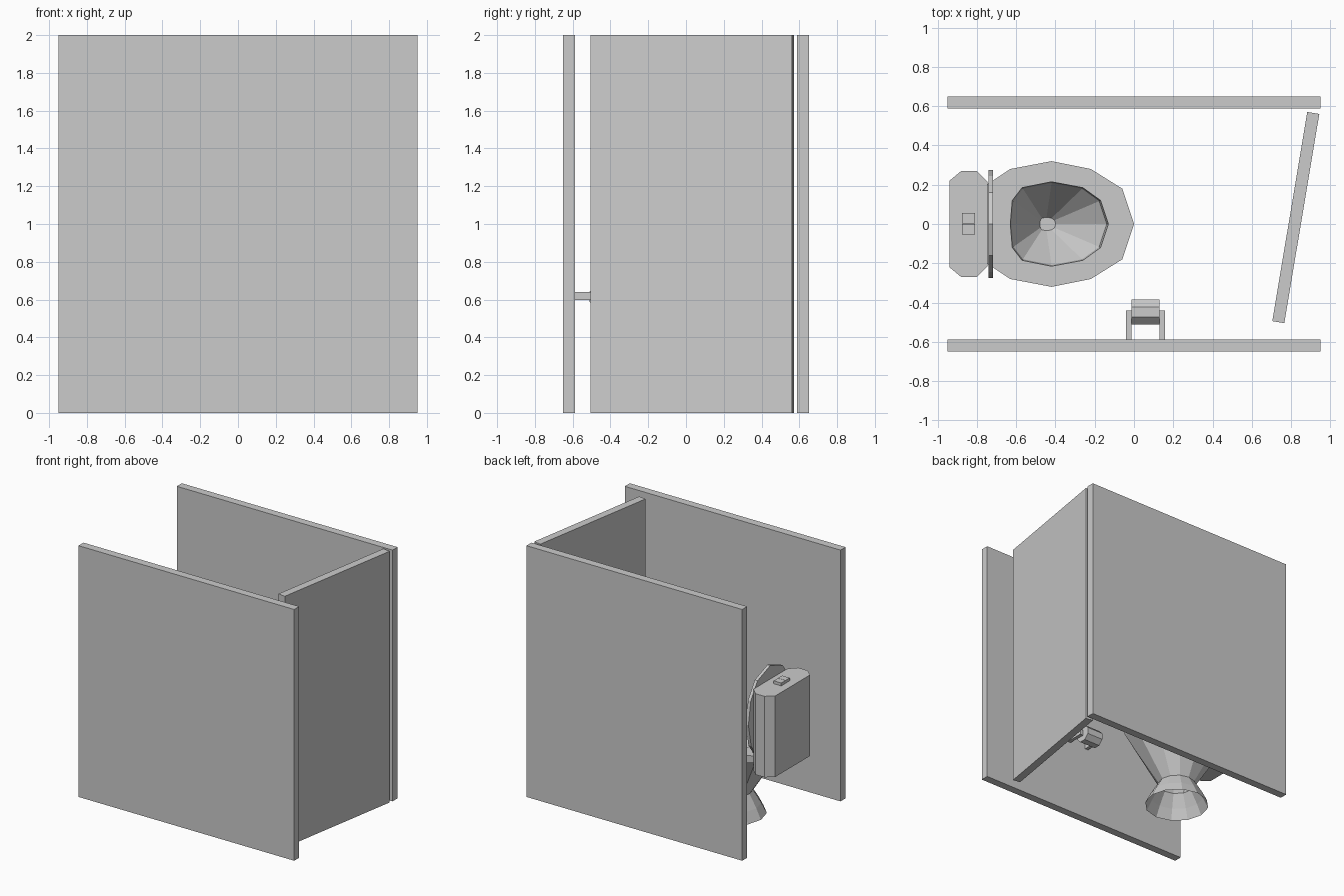
import bpy, bmesh, math
from mathutils import Matrix

if "Cube" in bpy.data.objects:
    bpy.data.objects.remove(bpy.data.objects["Cube"])


def finish(name, bm):
    bmesh.ops.recalc_face_normals(bm, faces=bm.faces)
    me = bpy.data.meshes.new(name)
    bm.to_mesh(me)
    bm.free()
    ob = bpy.data.objects.new(name, me)
    bpy.context.collection.objects.link(ob)
    return ob


def box(name, lo, hi, rot=(0, 0, 0)):
    bm = bmesh.new()
    bmesh.ops.create_cube(bm, size=1)
    ob = finish(name, bm)
    size = [b - a for a, b in zip(lo, hi)]
    ob.data.transform(Matrix.Diagonal((*size, 1)))
    ob.location = [(a + b) / 2 for a, b in zip(lo, hi)]
    ob.rotation_euler = rot
    return ob


def loft(name, rings, cap_start=True, cap_end=True):
    bm = bmesh.new()
    vs = [[bm.verts.new(p) for p in r] for r in rings]
    n = len(vs[0])
    for a, b in zip(vs, vs[1:]):
        for i in range(n):
            j = (i + 1) % n
            bm.faces.new((a[i], a[j], b[j], b[i]))
    if cap_start:
        bm.faces.new(vs[0])
    if cap_end:
        bm.faces.new(vs[-1])
    return finish(name, bm)


def mirrored(half):
    # half outline (along, side), first and last points may lie on the axis
    return half + [(a, -s) for a, s in reversed(half) if s > 0]


def level(outline, z, k=1.0, cx=-0.42):
    return [(cx + (x - cx) * k, y * k, z) for x, y in outline]


def circle(r, cx=-0.42, n=12):
    return [(cx + r * math.cos(2 * math.pi * i / n), r * math.sin(2 * math.pi * i / n))
            for i in range(n)]


# Stall panels and half-open door
for name, s in (("front_panel", -1), ("back_panel", 1)):
    y = sorted((s * 0.587, s * 0.65))
    box(name, (-0.95, y[0], 0), (0.95, y[1], 2))
box("door", (0.793, -0.507, 0), (0.855, 0.573, 2), (0, 0, math.radians(-9.5)))

# Toilet bowl: flared hollow foot, neck, rim and basin
rim = mirrored([(0, 0), (-0.06, 0.18), (-0.22, 0.28), (-0.42, 0.32),
                (-0.63, 0.28), (-0.75, 0.2), (-0.77, 0)])
hole = mirrored([(-0.13, 0), (-0.17, 0.12), (-0.26, 0.185), (-0.42, 0.215),
                 (-0.57, 0.185), (-0.62, 0.12), (-0.63, 0)])
loft("bowl", [
    level(circle(0.24), 0),
    level(circle(0.20), 0.08),
    level(circle(0.14), 0.18),
    level(rim, 0.54, 0.97),
    level(rim, 0.56),
    level(rim, 0.61),
    level(hole, 0.61),
    level(hole, 0.55, 0.97),
    level(hole, 0.30, 0.16, -0.45),
], cap_start=False)

# Raised lid
lid = mirrored([(1.25, 0), (1.19, 0.16), (1.06, 0.245), (0.88, 0.275),
                (0.70, 0.24), (0.615, 0.18)])
loft("lid", [[(x, y, z) for z, y in lid] for x in (-0.742, -0.718)])

# Cistern with chamfered corners
tank = mirrored([(-0.745, 0.215), (-0.80, 0.27), (-0.88, 0.27), (-0.94, 0.22)])
loft("cistern", [level(tank, 0.50), level(tank, 1.145)])

# Two flush buttons
for name, y in (("flush_button_left", -0.053), ("flush_button_right", 0.002)):
    box(name, (-0.877, y, 1.14), (-0.81, y + 0.053, 1.168))

# Paper holder arms and octagonal roll
for name, x in (("holder_arm_left", -0.04), ("holder_arm_right", 0.13)):
    box(name, (x, -0.59, 0.597), (x + 0.028, -0.44, 0.64))
ring = [((i + 0.5) * math.pi / 4) for i in range(8)]
loft("paper_roll", [[(x, -0.448 + 0.068 * math.cos(a), 0.615 + 0.068 * math.sin(a))
                     for a in ring] for x in (-0.012, 0.13)])
